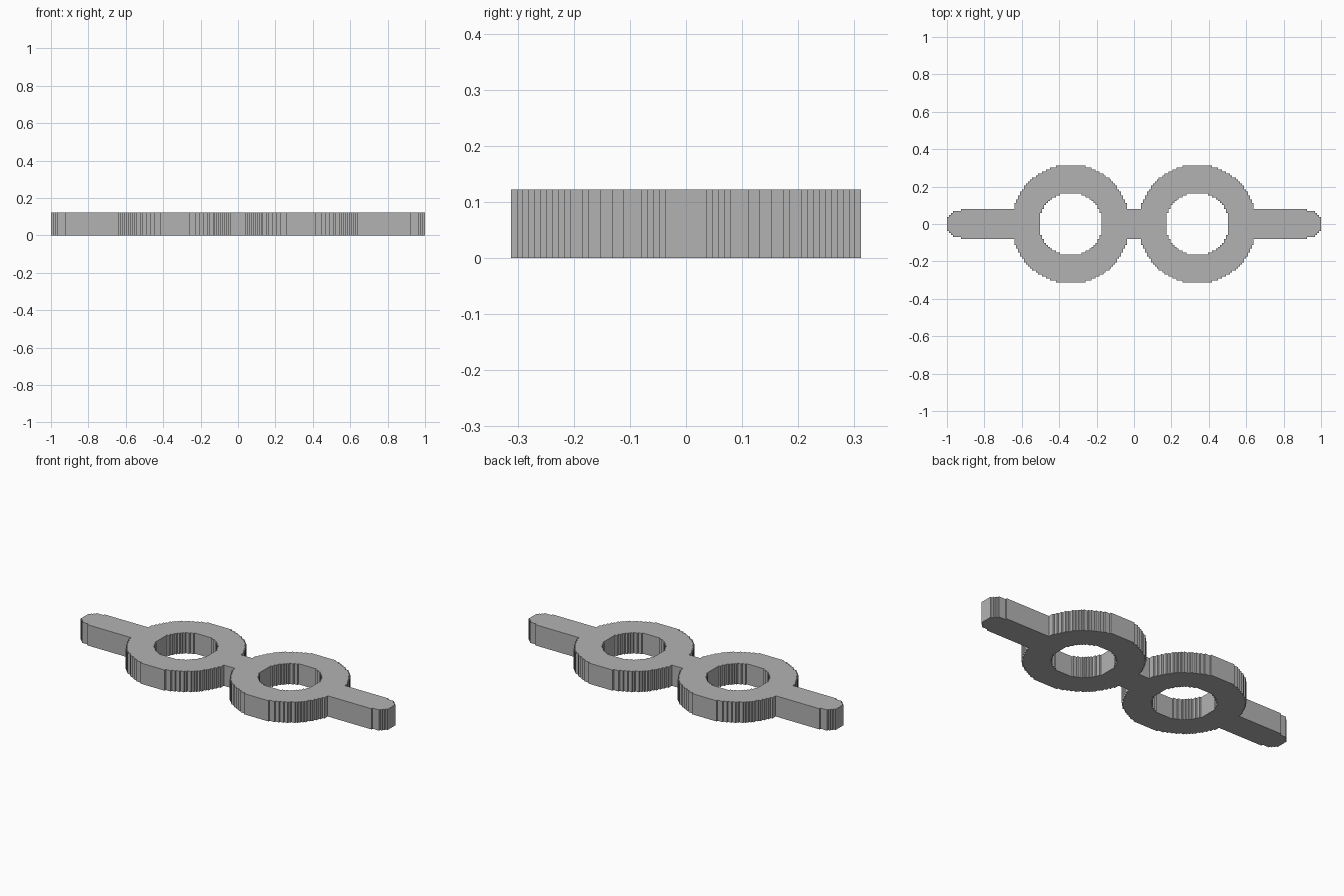
import bpy
import bmesh

cube = bpy.data.objects.get("Cube")
if cube:
    bpy.data.objects.remove(cube, do_unlink=True)

HALF_LENGTH = 94                    # cells either side of the middle one
CELL = 2 / (2 * HALF_LENGTH + 1)
HEIGHT = 0.122
RING_CENTRE = 32
RING_HALF = 29
ARM_HALF = 7
ARM_SHOULDER = 87                   # where the rounded tips begin


def filled(x, y):
    """Stepped plan: two rings on a bar with rounded tips."""
    x, y = abs(x), abs(y)
    radius_sq = (x - RING_CENTRE) ** 2 + y ** 2
    if radius_sq < 254:             # round hole
        return False
    if radius_sq < 896:             # ring
        return True
    if x <= ARM_SHOULDER:           # bar
        return y <= ARM_HALF
    return y <= min(ARM_HALF - 1, 3 + HALF_LENGTH - x)


def build_link():
    bm = bmesh.new()
    corners = {}

    def corner(i, j):
        if (i, j) not in corners:
            corners[i, j] = bm.verts.new(((i - 0.5) * CELL, (j - 0.5) * CELL, 0))
        return corners[i, j]

    # Flat plan made of square cells
    for x in range(-HALF_LENGTH, HALF_LENGTH + 1):
        for y in range(-RING_HALF, RING_HALF + 1):
            if filled(x, y):
                bm.faces.new([corner(x, y), corner(x + 1, y),
                              corner(x + 1, y + 1), corner(x, y + 1)])

    # Thicken it, then merge the flat areas into large faces
    plan = bmesh.ops.extrude_face_region(bm, geom=bm.faces[:], use_keep_orig=True)
    top = [v for v in plan["geom"] if isinstance(v, bmesh.types.BMVert)]
    bmesh.ops.translate(bm, verts=top, vec=(0, 0, HEIGHT))
    bmesh.ops.recalc_face_normals(bm, faces=bm.faces[:])
    bmesh.ops.dissolve_limit(bm, angle_limit=0.01, verts=bm.verts[:], edges=bm.edges[:])

    mesh = bpy.data.meshes.new("double_ring_link")
    bm.to_mesh(mesh)
    bm.free()
    obj = bpy.data.objects.new("double_ring_link", mesh)
    bpy.context.collection.objects.link(obj)
    return obj


# Plain grey finish
grey = bpy.data.materials.new("plain_grey")
grey.use_nodes = True
colour = (0.45, 0.45, 0.45, 1)
grey.diffuse_color = colour
grey.node_tree.nodes["Principled BSDF"].inputs["Base Color"].default_value = colour

link = build_link()
link.data.materials.append(grey)
